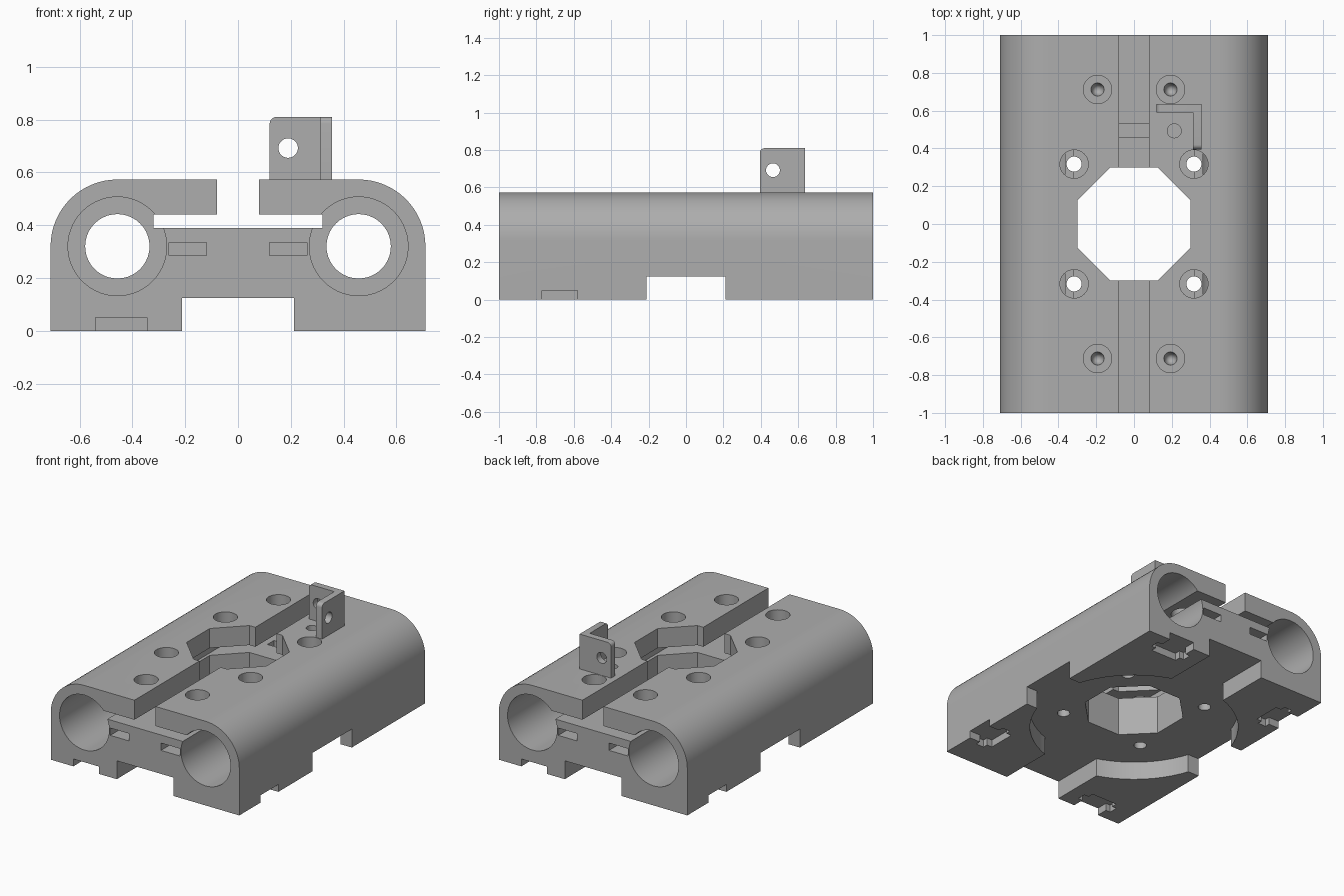
import bpy, bmesh, math
from mathutils import Matrix, Vector

old = bpy.data.objects.get("Cube")
if old:
    bpy.data.objects.remove(old, do_unlink=True)

grey = bpy.data.materials.new("plain grey")
grey.use_nodes = True
colour = (0.42, 0.42, 0.42, 1)
grey.diffuse_color = colour
grey.node_tree.nodes["Principled BSDF"].inputs["Base Color"].default_value = colour


def make(name, bm):
    bmesh.ops.recalc_face_normals(bm, faces=bm.faces)
    mesh = bpy.data.meshes.new(name)
    bm.to_mesh(mesh)
    bm.free()
    ob = bpy.data.objects.new(name, mesh)
    mesh.materials.append(grey)
    bpy.context.collection.objects.link(ob)
    return ob


def extrude(name, points, vec):
    bm = bmesh.new()
    face = bm.faces.new([bm.verts.new(p) for p in points])
    out = bmesh.ops.extrude_face_region(bm, geom=[face])
    moved = [v for v in out["geom"] if isinstance(v, bmesh.types.BMVert)]
    bmesh.ops.translate(bm, verts=moved, vec=vec)
    return make(name, bm)


def box(lo, hi):
    bm = bmesh.new()
    lo, hi = Vector(lo), Vector(hi)
    m = Matrix.Translation((lo + hi) / 2) @ Matrix.Diagonal((*(hi - lo), 1))
    bmesh.ops.create_cube(bm, size=1, matrix=m)
    return make("cutter", bm)


def rod(a, b, r, sides=40, r2=None, turn=0):
    a, b = Vector(a), Vector(b)
    bm = bmesh.new()
    m = Matrix.Translation((a + b) / 2) @ (b - a).to_track_quat("Z", "Y").to_matrix().to_4x4()
    bmesh.ops.create_cone(bm, cap_ends=True, segments=sides, radius1=r,
                          radius2=r if r2 is None else r2, depth=(b - a).length,
                          matrix=m @ Matrix.Rotation(turn, 4, "Z"))
    return make("cutter", bm)


def cut(ob, *cutters):
    for c in cutters:
        c.hide_render = True
        mod = ob.modifiers.new("cut", "BOOLEAN")
        mod.operation, mod.solver, mod.object = "DIFFERENCE", "EXACT", c
        bpy.context.view_layer.objects.active = ob
        bpy.ops.object.modifier_apply(modifier=mod.name)
        bpy.data.objects.remove(c, do_unlink=True)


def smooth(ob):
    bpy.ops.object.select_all(action="DESELECT")
    ob.select_set(True)
    bpy.context.view_layer.objects.active = ob
    bpy.ops.object.shade_smooth_by_angle(angle=math.radians(30))


# Carriage body: rounded shoulders, split top plate and the gap under it
BX, BZ = 0.457, 0.32
half = [(0.71, 0)]
for i in range(17):
    t = math.pi / 2 * i / 16
    half.append((BX + 0.253 * math.cos(t), BZ + 0.253 * math.sin(t)))
half += [(0.08, 0.573), (0.08, 0.44), (0.32, 0.44), (0.32, 0.39)]
outline = half + [(-x, z) for x, z in reversed(half)]
body = extrude("carriage_body", [(x, -1, z) for x, z in outline], (0, 2, 0))

# Underside: crossing channels and a round recess between the feet
cut(body, box((-0.213, -1.1, -0.1), (0.213, 1.1, 0.125)),
    box((-1, -0.21, -0.1), (1, 0.21, 0.125)),
    rod((0, 0, -0.1), (0, 0, 0.125), 0.66, 64))

# Bearing seats at both ends, joined by narrower rod passages
for s in (-1, 1):
    cut(body, rod((s * BX, -1.1, BZ), (s * BX, 1.1, BZ), 0.122))
    for e in (-1, 1):
        cut(body, rod((s * BX, e * 0.4, BZ), (s * BX, e * 1.1, BZ), 0.187, 56))

# Octagonal opening
cut(body, rod((0, 0, -0.1), (0, 0, 0.8), 0.3 / math.cos(math.pi / 8), 8, turn=math.pi / 8))

for s in (-1, 1):
    for e in (-1, 1):
        # Counterbored through holes and screw holes with conical ends
        x, y = s * 0.317, e * 0.317
        cut(body, rod((x, y, 0.4), (x, y, 0.7), 0.075),
            rod((x, y, -0.1), (x, y, 0.7), 0.04, 24))
        x, y = s * 0.193, e * 0.712
        cut(body, rod((x, y, 0.4), (x, y, 0.7), 0.075),
            rod((x, y, 0.2), (x, y, 0.5), 0, 24, 0.055))
        # Rectangular end pockets
        xs = sorted((s * 0.12, s * 0.262))
        ys = sorted((e * 0.75, e * 1.1))
        cut(body, box((xs[0], ys[0], 0.285), (xs[1], ys[1], 0.335)))

# Clip recesses under the feet, paired by a half turn
for s in (-1, 1):
    for lo, hi in (((0.345, 0.82), (0.54, 1.1)), ((0.31, 0.86), (0.575, 0.92)),
                   ((-0.8, 0.58), (-0.53, 0.77)), ((-0.63, 0.545), (-0.57, 0.805))):
        a, b = sorted((s * lo[0], s * hi[0])), sorted((s * lo[1], s * hi[1]))
        cut(body, box((a[0], b[0], -0.1), (a[1], b[1], 0.05)))

# Small floor groove and pilot hole beside the bracket
cut(body, box((-0.1, 0.46, 0.35), (0.1, 0.53, 0.42)),
    rod((0.213, 0.493, 0.42), (0.213, 0.493, 0.7), 0.037, 24))
smooth(body)

# Upright corner bracket with a hole in each leg
plan = [(0.12, 0.635), (0.12, 0.59), (0.312, 0.59), (0.312, 0.395), (0.357, 0.395), (0.357, 0.635)]
bracket = extrude("corner_bracket", [(x, y, 0.56) for x, y in plan], (0, 0, 0.25))
bm = bmesh.new()
bm.from_mesh(bracket.data)
corners = [e for e in bm.edges if all(v.co.z > 0.8 for v in e.verts)
           and (all(v.co.x < 0.13 for v in e.verts) or all(v.co.y < 0.4 for v in e.verts))]
bmesh.ops.bevel(bm, geom=corners, offset=0.025, segments=5, profile=0.5, affect="EDGES")
bm.to_mesh(bracket.data)
bm.free()
cut(bracket, rod((0.19, 0.5, 0.692), (0.19, 0.7, 0.692), 0.037, 28),
    rod((0.25, 0.465, 0.692), (0.45, 0.465, 0.692), 0.037, 28))
smooth(bracket)
